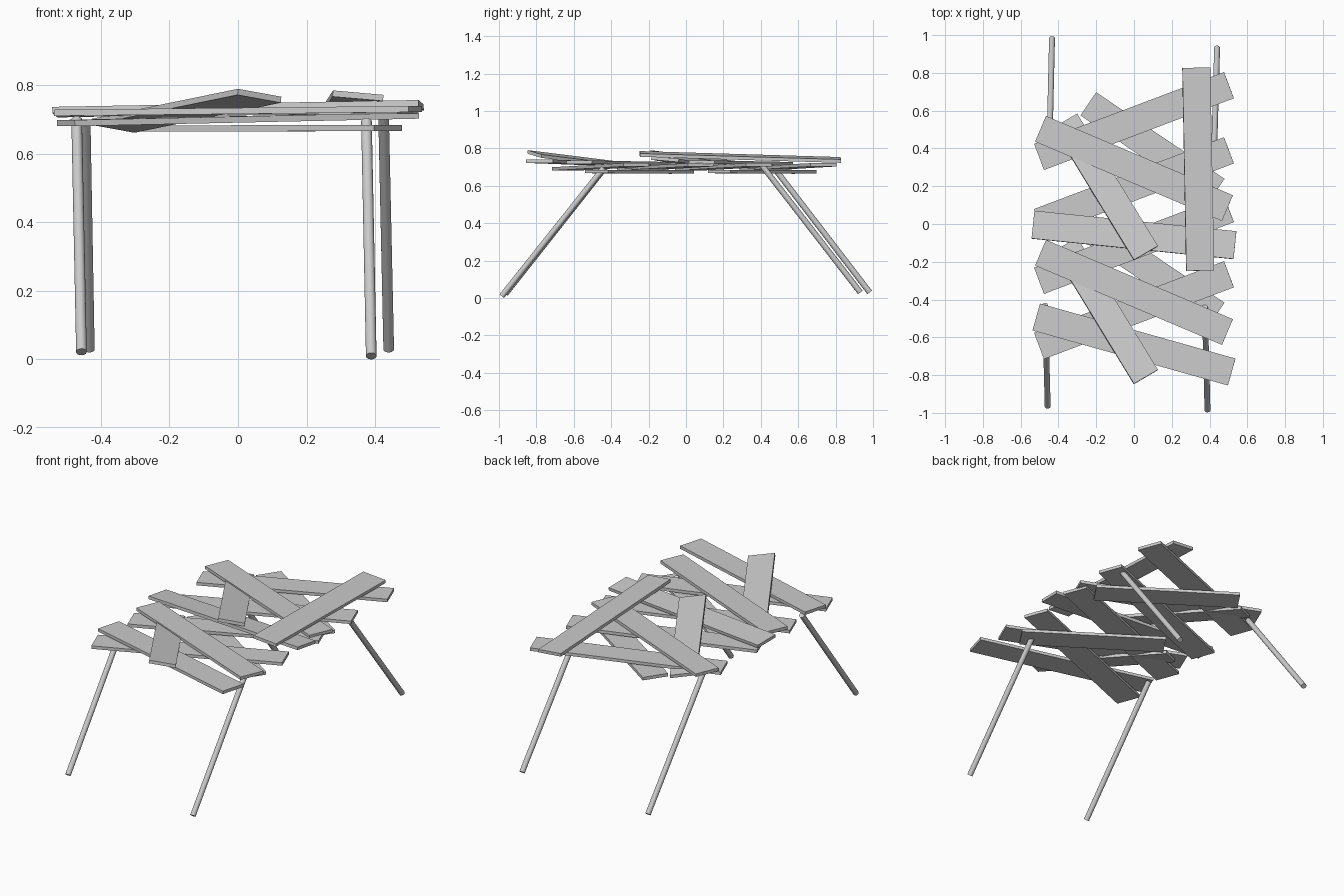
import bpy, math
from mathutils import Matrix, Vector

if "Cube" in bpy.data.objects:
    bpy.data.objects.remove(bpy.data.objects["Cube"])


def plank(name, cx, cy, length, angle, z0, z1, roll=0.0, width=0.148, thick=0.018):
    """Flat board centred on (cx, cy); centre line height runs from z0 to z1."""
    bpy.ops.mesh.primitive_cube_add(size=1)
    o = bpy.context.object
    o.name = name
    pitch = math.atan2(z1 - z0, length)
    rot = (Matrix.Rotation(math.radians(angle), 4, 'Z')
           @ Matrix.Rotation(-pitch, 4, 'Y')
           @ Matrix.Rotation(math.radians(roll), 4, 'X'))
    o.data.transform(Matrix.Diagonal((length, width, thick, 1)))
    o.matrix_world = Matrix.Translation((cx, cy, (z0 + z1) / 2)) @ rot
    return o


def leg(name, foot, top, radius=0.0155):
    """Round splayed leg between two points."""
    foot, top = Vector(foot), Vector(top)
    d = top - foot
    bpy.ops.mesh.primitive_cylinder_add(vertices=20, radius=radius, depth=d.length)
    o = bpy.context.object
    o.name = name
    o.matrix_world = Matrix.Translation((foot + top) / 2) @ d.to_track_quat('Z', 'Y').to_matrix().to_4x4()
    bpy.ops.object.shade_smooth_by_angle()


# Crossed board group, repeated toward the front
for tag, dy in (("back", 0.0), ("front", -0.656)):
    plank(f"{tag}_short_lower_board", 0.098, 0.407 + dy, 0.82, -34, 0.674, 0.676)
    plank(f"{tag}_rising_board_a", 0, 0.545 + dy, 1.075, 20.7, 0.69, 0.712)
    plank(f"{tag}_rising_board_b", 0, 0.20 + dy, 1.075, 20.7, 0.69, 0.712)
    plank(f"{tag}_falling_board", 0, 0.294 + dy, 1.075, -23, 0.718, 0.726)
    plank(f"{tag}_short_raised_board", -0.151, 0.196 + dy, 0.825, -58.6, 0.682, 0.770, -9)

# Single boards
plank("middle_cross_board", 0, -0.058, 1.075, -5.8, 0.722, 0.742, -5)
plank("front_cross_board", 0, -0.638, 1.075, -15.7, 0.720, 0.731)
plank("right_top_board", 0.34, 0.29, 1.075, -88.9, 0.738, 0.770, -5)

# Splayed legs
leg("front_left_leg", (-0.457, -0.965, 0.022), (-0.471, -0.43, 0.70))
leg("front_right_leg", (0.389, -0.985, 0.010), (0.375, -0.44, 0.695))
leg("back_left_leg", (-0.434, 0.982, 0.030), (-0.446, 0.475, 0.69))
leg("back_right_leg", (0.44, 0.932, 0.030), (0.425, 0.405, 0.71))
